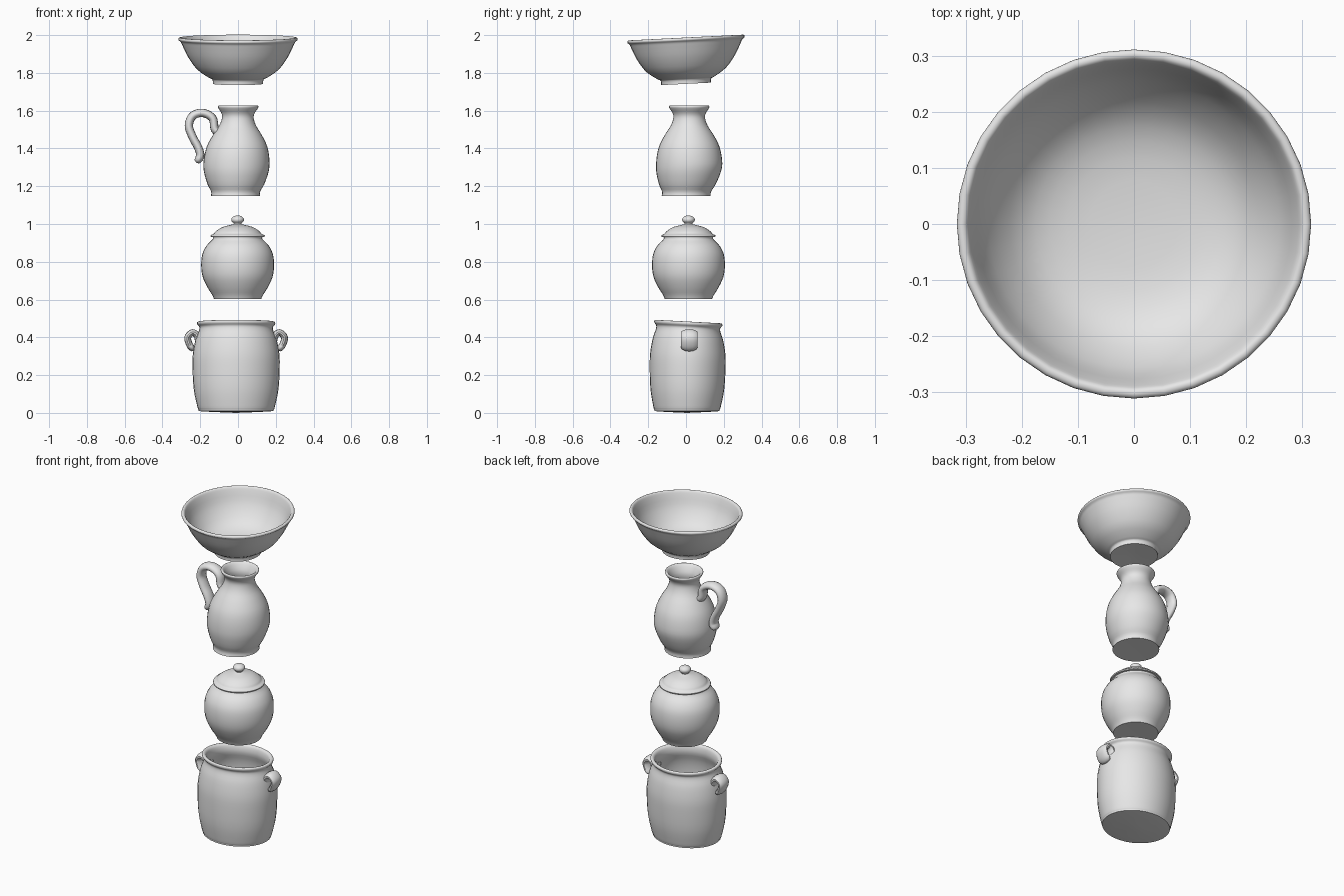
import bpy
import bmesh
import math
from mathutils import Vector

default_cube = bpy.data.objects.get("Cube")
if default_cube:
    bpy.data.objects.remove(default_cube, do_unlink=True)

CLAY = (0.8, 0.8, 0.8, 1.0)
clay = bpy.data.materials.new("plain grey clay")
clay.use_nodes = True
clay.diffuse_color = CLAY
clay.node_tree.nodes["Principled BSDF"].inputs["Base Color"].default_value = CLAY


def smooth_path(points, steps):
    """Curve through the points; a repeated point makes a corner."""
    pts = [Vector(p) for p in points]
    path = [pts[0]]
    for i in range(len(pts) - 1):
        a, b, c, d = pts[max(i - 1, 0)], pts[i], pts[i + 1], pts[min(i + 2, len(pts) - 1)]
        if (c - b).length == 0:
            continue
        for s in range(1, steps + 1):
            t = s / steps
            path.append(b + t * ((c - a) + t * ((2 * a - 5 * b + 4 * c - d)
                        + t * (3 * (b - c) + d - a))) / 2)
    return path


def finish(bm, name):
    """Weld, orient and smooth the mesh, then add it to the scene."""
    bmesh.ops.remove_doubles(bm, verts=bm.verts, dist=0.0002)
    bmesh.ops.recalc_face_normals(bm, faces=bm.faces)
    mesh = bpy.data.meshes.new(name)
    bm.to_mesh(mesh)
    bm.free()
    mesh.materials.append(clay)
    obj = bpy.data.objects.new(name, mesh)
    bpy.context.collection.objects.link(obj)
    bpy.ops.object.select_all(action="DESELECT")
    obj.select_set(True)
    bpy.context.view_layer.objects.active = obj
    bpy.ops.object.shade_smooth_by_angle(angle=math.radians(50))
    return obj


def bridge(bm, rings):
    for low, high in zip(rings, rings[1:]):
        for i in range(len(low)):
            j = (i + 1) % len(low)
            bm.faces.new((low[i], low[j], high[j], high[i]))


def lathe(name, profile, place, squash=1.0, sides=36):
    """Turn a radius and height profile; place() adds the hand-thrown wobble."""
    bm = bmesh.new()
    rings = []
    for r, z in smooth_path(profile, 3):
        ring = []
        for i in range(sides):
            a = math.tau * i / sides
            ring.append(bm.verts.new(place(max(r, 0) * math.cos(a),
                                           max(r, 0) * math.sin(a) * squash, z)))
        rings.append(ring)
    bridge(bm, rings)
    return finish(bm, name)


def strap(name, points, thick, width, y, offset=0.0, side=1, sides=14):
    """Sweep a flattened oval along a path in the xz plane, with rounded ends."""
    path = smooth_path(points, 5)
    bm = bmesh.new()
    rings = []
    last = len(path) - 1
    for k, p in enumerate(path):
        tangent = (path[min(k + 1, last)] - path[max(k - 1, 0)]).normalized()
        normal = Vector((-tangent.y, tangent.x))
        # Ends close to a point, the first being a little wider
        end = min(k, last - k) / 4
        cap = math.sqrt(max(0, 1 - (1 - min(end, 1)) ** 2))
        ring = []
        for i in range(sides):
            a = math.tau * i / sides
            q = p + normal * thick * cap * math.cos(a)
            ring.append(bm.verts.new((offset + side * q.x,
                                      y + width * cap * math.sin(a), q.y)))
        rings.append(ring)
    bridge(bm, rings)
    return finish(bm, name)


# Large crock: slightly oval, with a sloping rim
lathe("crock", [
    (0, 0), (.18, .008), (.198, .016), (.207, .04), (.225, .13), (.231, .25),
    (.228, .32), (.214, .39), (.197, .435), (.195, .455), (.206, .468),
    (.206, .48), (.195, .483), (.182, .47), (.178, .43), (.2, .37),
    (.21, .28), (.2, .1), (.17, .04), (0, .035)],
    lambda x, y, z: (x - .01, y + .005 + .015 * z, z - .11 * z * y), squash=.87)

# Crock ear handles, one each side
for side, label in ((1, "left"), (-1, "right")):
    strap("crock_handle_" + label, [
        (.2, .36), (.205, .405), (.23, .425), (.256, .4), (.246, .36), (.222, .33)],
        .018, .045, .017, offset=-.01, side=side)


# Lidded jar
def jar_place(x, y, z):
    return (x - .002, y + .013, z)


lathe("jar", [
    (0, .605), (.125, .603), (.125, .603), (.135, .625), (.16, .665), (.185, .72),
    (.193, .78), (.187, .84), (.165, .885), (.137, .914), (.13, .925),
    (.132, .935), (.12, .935), (.12, .91), (.165, .85), (.175, .77),
    (.14, .67), (.1, .63), (0, .625)], jar_place)
lathe("jar_lid", [
    (0, .93), (.13, .93), (.141, .932), (.143, .94), (.127, .948), (.115, .962),
    (.08, .984), (.03, .997), (.02, 1.003), (.032, 1.015), (.032, 1.03),
    (.018, 1.042), (0, 1.045)], jar_place)

# Jug, leaning slightly
lathe("jug", [
    (0, 1.15), (.13, 1.147), (.13, 1.147), (.13, 1.172), (.15, 1.21), (.172, 1.28),
    (.174, 1.34), (.16, 1.41), (.13, 1.47), (.098, 1.52), (.084, 1.56),
    (.087, 1.585), (.101, 1.607), (.107, 1.62), (.1, 1.628), (.085, 1.612),
    (.068, 1.57), (.08, 1.52), (.11, 1.47), (.145, 1.4), (.155, 1.32),
    (.13, 1.22), (.1, 1.18), (0, 1.175)],
    lambda x, y, z: (x - .013 + .03 * (z - 1.15), y + min(.017, .1 * (z - 1.14)), z))
strap("jug_handle", [
    (-.095, 1.485), (-.122, 1.5), (-.135, 1.56), (-.187, 1.588), (-.24, 1.572),
    (-.26, 1.52), (-.24, 1.46), (-.211, 1.405), (-.2, 1.36), (-.222, 1.325)],
    .022, .036, .017)

# Footed bowl, tipped a little towards the front
lathe("bowl", [
    (0, 1.747), (.133, 1.742), (.133, 1.742), (.136, 1.765), (.155, 1.775),
    (.215, 1.817), (.262, 1.88), (.292, 1.94), (.303, 1.963), (.315, 1.974),
    (.313, 1.985), (.3, 1.985), (.288, 1.96), (.26, 1.89), (.2, 1.817),
    (.12, 1.785), (0, 1.778)],
    lambda x, y, z: (x, y, z + .05 * y), squash=.985)
